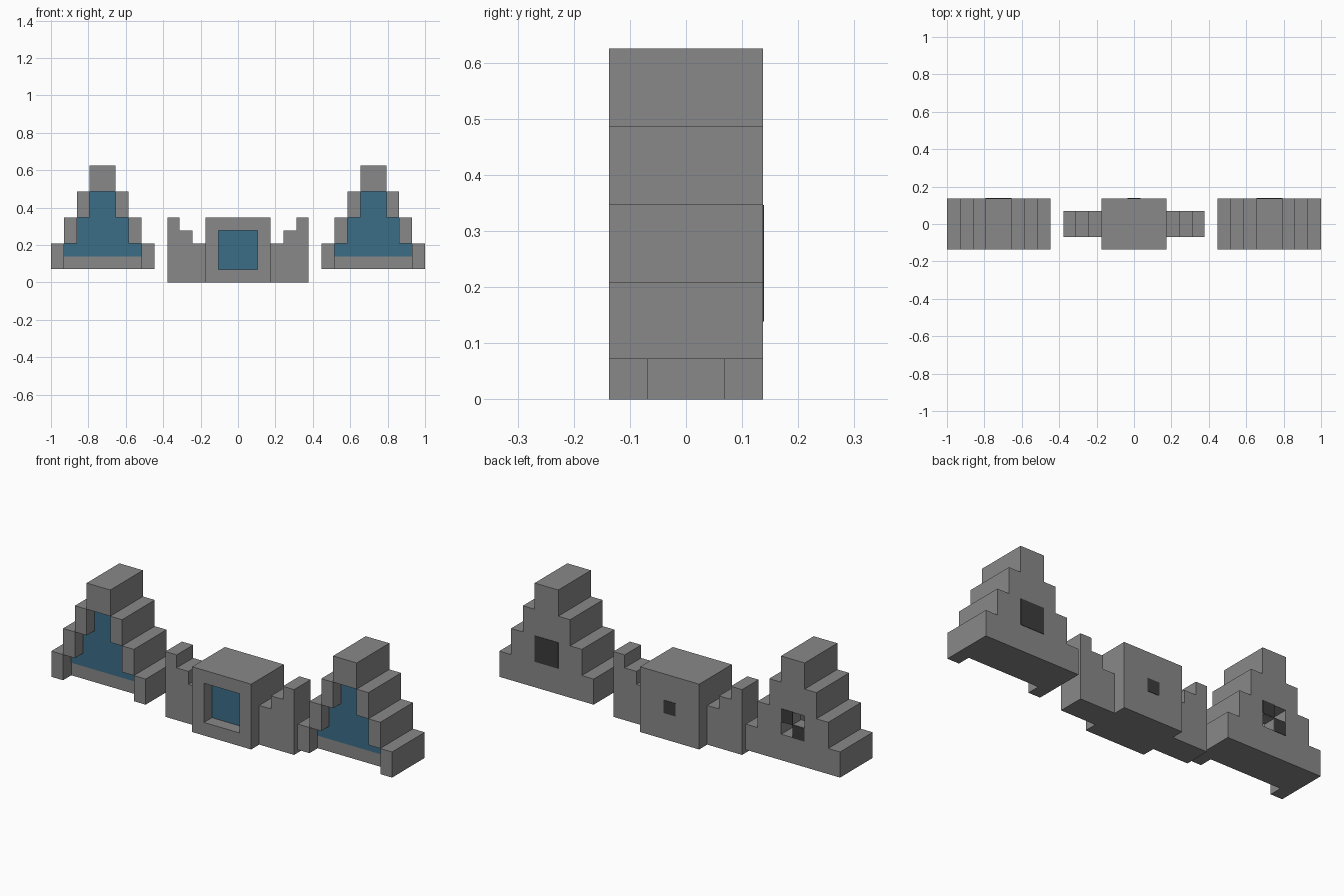
import bpy, bmesh

if "Cube" in bpy.data.objects:
    bpy.data.objects.remove(bpy.data.objects["Cube"])

U = 0.0693          # one building cell
D = 0.137           # half depth of the large blocks


def material(name, rgb):
    m = bpy.data.materials.new(name)
    m.diffuse_color = (*rgb, 1)
    m.use_nodes = True
    m.node_tree.nodes["Principled BSDF"].inputs["Base Color"].default_value = m.diffuse_color
    return m


STONE = material("grey stone", (0.25, 0.25, 0.25))
BLUE = material("blue panel", (0.044, 0.153, 0.242))
DARK = material("dark opening", (0.045, 0.045, 0.045))


def extrude(name, profile, y0, y1, mat):
    """Extrude an x-z outline from y0 to y1."""
    bm = bmesh.new()
    face = bm.faces.new([bm.verts.new((x, y0, z)) for x, z in profile])
    out = bmesh.ops.extrude_face_region(bm, geom=[face])
    for v in out["geom"]:
        if isinstance(v, bmesh.types.BMVert):
            v.co.y = y1
    bmesh.ops.recalc_face_normals(bm, faces=bm.faces)
    me = bpy.data.meshes.new(name)
    bm.to_mesh(me)
    bm.free()
    me.materials.append(mat)
    ob = bpy.data.objects.new(name, me)
    bpy.context.collection.objects.link(ob)
    return ob


def box(name, x0, x1, y0, y1, z0, z1, mat):
    return extrude(name, [(x0, z0), (x1, z0), (x1, z1), (x0, z1)], y0, y1, mat)


def cut(target, cutter):
    mod = target.modifiers.new("cut", 'BOOLEAN')
    mod.operation = 'DIFFERENCE'
    mod.solver = 'EXACT'
    mod.object = cutter
    cutter.hide_render = True
    bpy.context.view_layer.objects.active = target
    bpy.ops.object.modifier_apply(modifier=mod.name)
    bpy.data.objects.remove(cutter)


def steps(cx, tiers):
    """Symmetric stepped outline from (half width, bottom, top) tiers."""
    right = [(w, z) for w, z0, z1 in tiers for z in (z0, z1)]
    return [(cx + w, z) for w, z in right] + [(cx - w, z) for w, z in reversed(right)]


Z = [0.072, 0.208, 0.347, 0.486, 0.625]     # tier heights
REC = -D + U                                # plane of the recessed fronts

# Stepped side towers with a recessed blue front
for side, cx in (("left", -0.7235), ("right", 0.7235)):
    outer = [((4 - i) * U, Z[i], Z[i + 1]) for i in range(4)]
    tower = extrude(side + "_tower", steps(cx, outer), -D, D, STONE)
    inner = [(3 * U, 0.0, Z[1]), (2 * U, Z[1], Z[2]), (U, Z[2], Z[3])]
    cut(tower, extrude("recess_cutter", steps(cx, inner), -D - 0.1, REC, STONE))
    panel = [(3 * U, 0.14, Z[1])] + inner[1:]
    extrude(side + "_tower_panel", steps(cx, panel), REC - 0.003, REC + 0.003, BLUE)

    zw = Z[1]
    if side == "left":
        # chequered back window: hollow behind, two open and two dark cells
        cut(tower, box("hollow_cutter", cx - U, cx + U, REC - 0.02, D - U,
                       zw + 0.001, zw + 2 * U - 0.002, STONE))
        for sx, k in ((-1, 1), (1, 0)):
            xa, xb = sorted((cx + sx * 0.0005, cx + sx * (U - 0.001)))
            cut(tower, box("window_cutter", xa, xb, D - U - 0.02, D + 0.05,
                           zw + k * U + 0.002, zw + (k + 1) * U - 0.003, STONE))
            xa, xb = sorted((cx, cx - sx * U))
            box("left_window_dark_%d" % k, xa, xb, D - 0.003, D + 0.002,
                zw + k * U, zw + (k + 1) * U, DARK)
    else:
        box("right_window_dark", cx - U, cx + U, D - 0.003, D + 0.002,
            zw, zw + 2 * U, DARK)

# Centre block with a framed blue window and a small dark opening behind
centre = box("centre_block", -2.5 * U, 2.5 * U, -D, D, 0, 5 * U, STONE)
cut(centre, box("frame_cutter", -1.5 * U, 1.5 * U, -D - 0.1, REC, U, 4 * U, STONE))
box("centre_panel", -1.5 * U, 1.5 * U, REC - 0.003, REC + 0.003, U, 4 * U, BLUE)
box("centre_back_opening", -0.5 * U, 0.5 * U, D - 0.003, D + 0.002, 2 * U, 3 * U, DARK)

# Stepped low walls either side of the centre block
for side, s in (("left", -1), ("right", 1)):
    outline = [(2.5, 0), (5.45, 0), (5.45, 5), (4.5, 5), (4.5, 4),
               (3.5, 4), (3.5, 3), (2.5, 3)]
    extrude(side + "_low_wall", [(s * x * U, z * U) for x, z in outline],
            -U, U, STONE)
